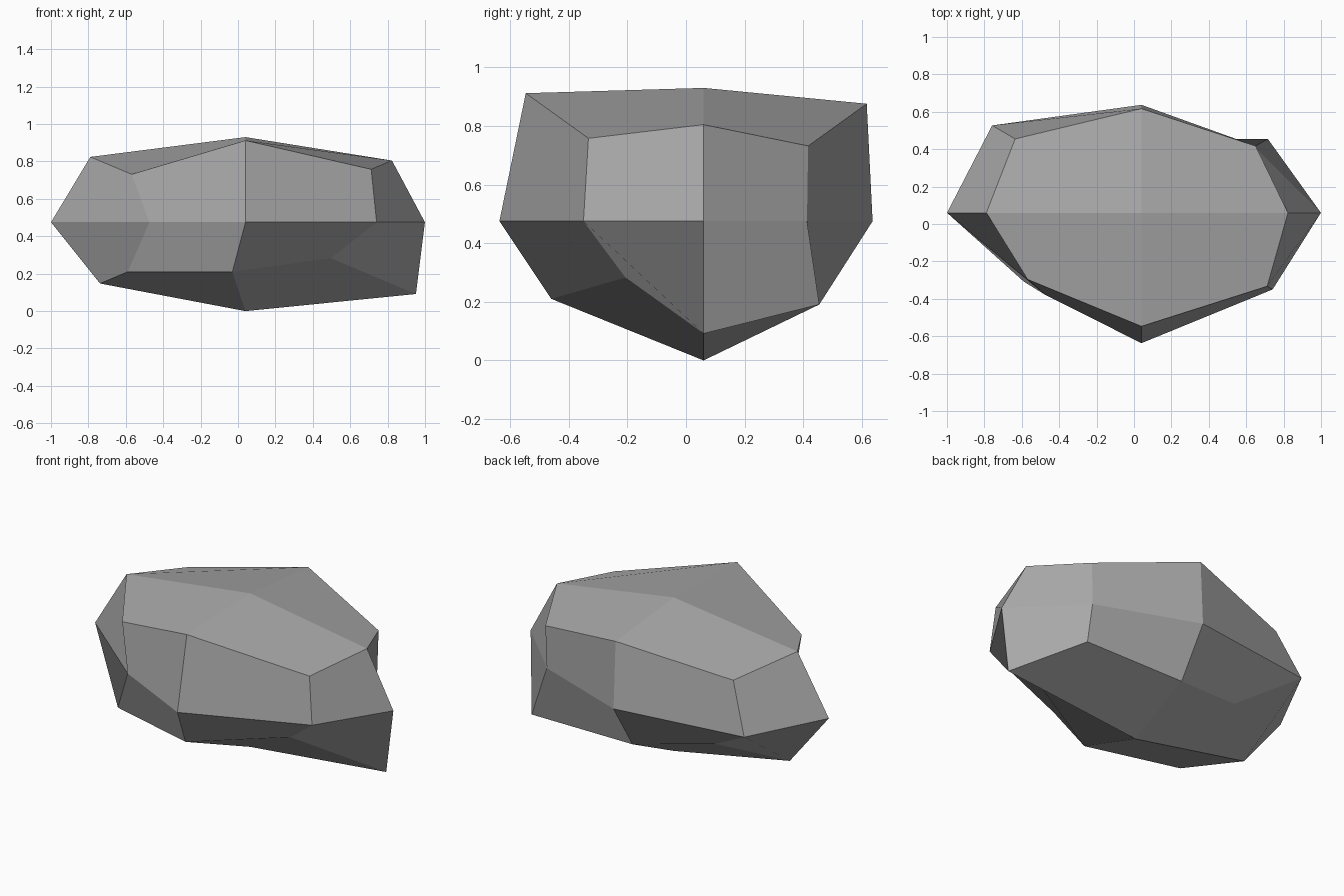
import bpy
import bmesh
from itertools import product
from mathutils import Vector

default_cube = bpy.data.objects.get("Cube")
if default_cube:
    bpy.data.objects.remove(default_cube, do_unlink=True)

# Stone: a cube with each side cut in four, every point pushed out along its own direction
CENTRE = Vector((0.04, 0.06, 0.475))
STRETCH = Vector((1.71, 1.0, 0.72))

# How far each point is pushed: layers bottom to top, rows front to back, columns -x to +x
PUSH = (
    ((.368, .368, .267), (.455, .66, .533), (.277, .395, .395)),
    ((.300, .697, .410), (.608, 0.0, .561), (.467, .577, .353)),
    ((.356, .607, .393), (.485, .632, .458), (.395, .557, .357)),
)
# Two chipped points moved off their direction
NUDGE = {
    (-1, -1, 0): Vector((0, -0.14, 0)),
    (0, -1, -1): Vector((-0.07, -0.152, 0)),
}

bm = bmesh.new()
points = {}
for key in product((-1, 0, 1), repeat=3):
    if any(key):
        x, y, z = key
        push = PUSH[z + 1][y + 1][x + 1]
        co = CENTRE + Vector(key) * STRETCH * push + NUDGE.get(key, Vector())
        points[key] = bm.verts.new(co)


def grid_key(axis, side, a, b):
    """Grid position on one side of the cube."""
    key = [0, 0, 0]
    key[axis] = side
    key[(axis + 1) % 3] = a
    key[(axis + 2) % 3] = b
    return tuple(key)


# Four facets on each of the six sides, wound outward
for axis, side, a, b in product(range(3), (-1, 1), (-1, 1), (-1, 1)):
    hand = side * a * b
    mid_a, mid_b = grid_key(axis, side, a, 0), grid_key(axis, side, 0, b)
    if hand < 0:
        mid_a, mid_b = mid_b, mid_a
    ring = [mid_a, grid_key(axis, side, a, b), mid_b, grid_key(axis, side, 0, 0)]
    # Each side folds its facets along parallel diagonals, set by the first corner
    if (hand < 0) == (axis == 0):
        ring = ring[1:] + ring[:1]
    bm.faces.new([points[k] for k in ring])

mesh = bpy.data.meshes.new("stone")
bm.to_mesh(mesh)
bm.free()

# Plain grey material
grey = bpy.data.materials.new("stone grey")
grey.use_nodes = True
colour = (0.395, 0.395, 0.395, 1.0)
grey.diffuse_color = colour
grey.node_tree.nodes["Principled BSDF"].inputs["Base Color"].default_value = colour
mesh.materials.append(grey)

stone = bpy.data.objects.new("stone", mesh)
bpy.context.collection.objects.link(stone)
